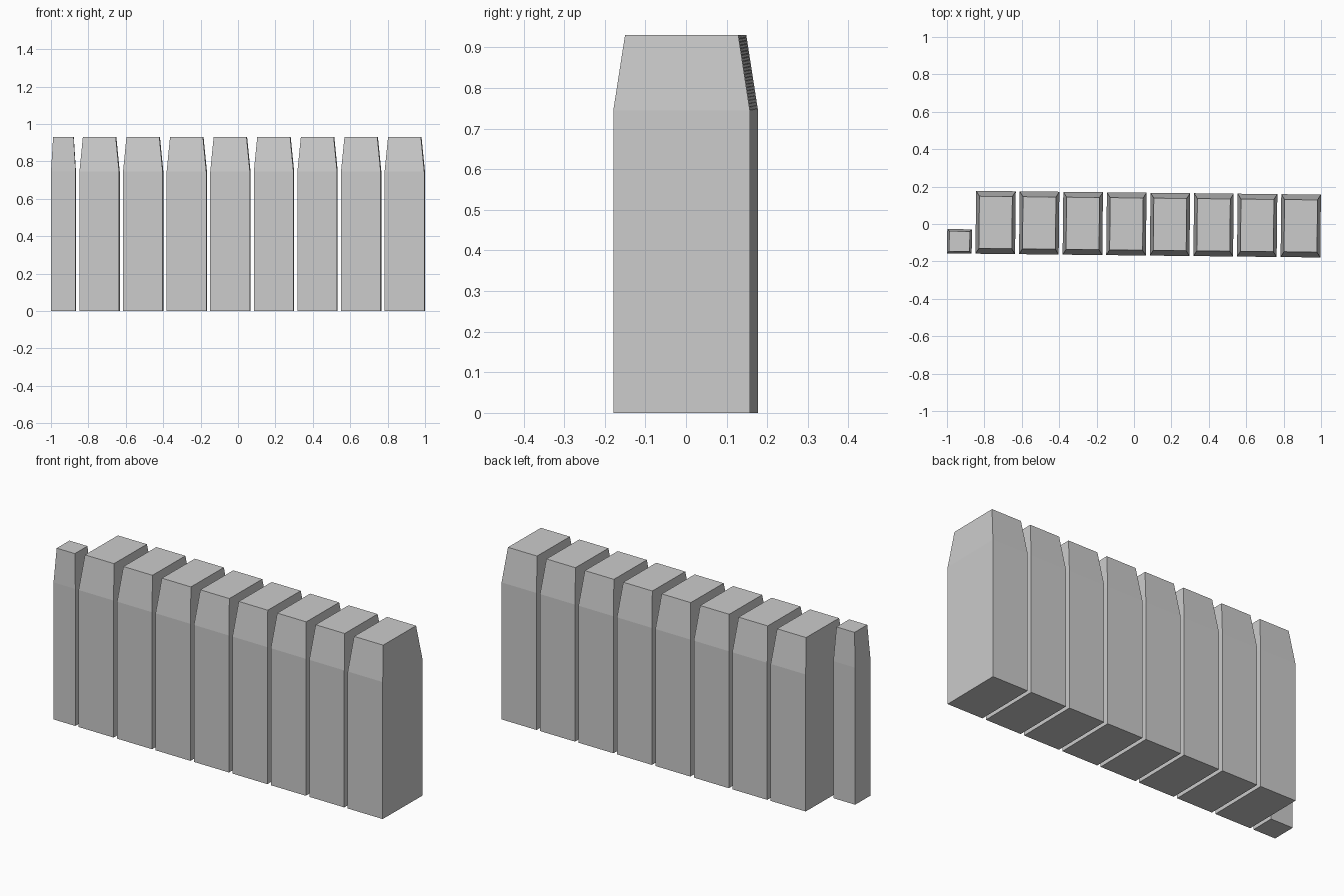
import bpy, bmesh
from mathutils import Matrix

if "Cube" in bpy.data.objects:
    bpy.data.objects.remove(bpy.data.objects["Cube"])

HEIGHT, SHOULDER, TAPER = 0.93, 0.745, 0.83
TURN = Matrix.Rotation(-0.0109, 4, 'Z')   # the whole row is slightly skewed


def tapered_block(name, x0, x1, y0, y1):
    """Upright box whose upper part narrows towards the top."""
    cx, cy, w, d = (x0 + x1) / 2, (y0 + y1) / 2, (x1 - x0) / 2, (y1 - y0) / 2
    bm = bmesh.new()
    rings = [[bm.verts.new((cx + sx * w * s, cy + sy * d * s, z))
              for sx, sy in ((-1, -1), (1, -1), (1, 1), (-1, 1))]
             for z, s in ((0, 1), (SHOULDER, 1), (HEIGHT, TAPER))]
    bm.faces.new(rings[0][::-1])
    bm.faces.new(rings[-1])
    for lo, hi in zip(rings, rings[1:]):
        for i in range(4):
            j = (i + 1) % 4
            bm.faces.new((lo[i], lo[j], hi[j], hi[i]))
    bm.transform(TURN)
    mesh = bpy.data.meshes.new(name)
    bm.to_mesh(mesh)
    bm.free()
    obj = bpy.data.objects.new(name, mesh)
    bpy.context.collection.objects.link(obj)
    return obj


# Row of eight large blocks
for i in range(8):
    x = -0.846 + i * 0.2331
    tapered_block(f"large_block_{i + 1}", x, x + 0.212, -0.168, 0.168)

# Small square end block, flush with the front of the row
tapered_block("small_end_block", -0.998, -0.866, -0.168, -0.038)
